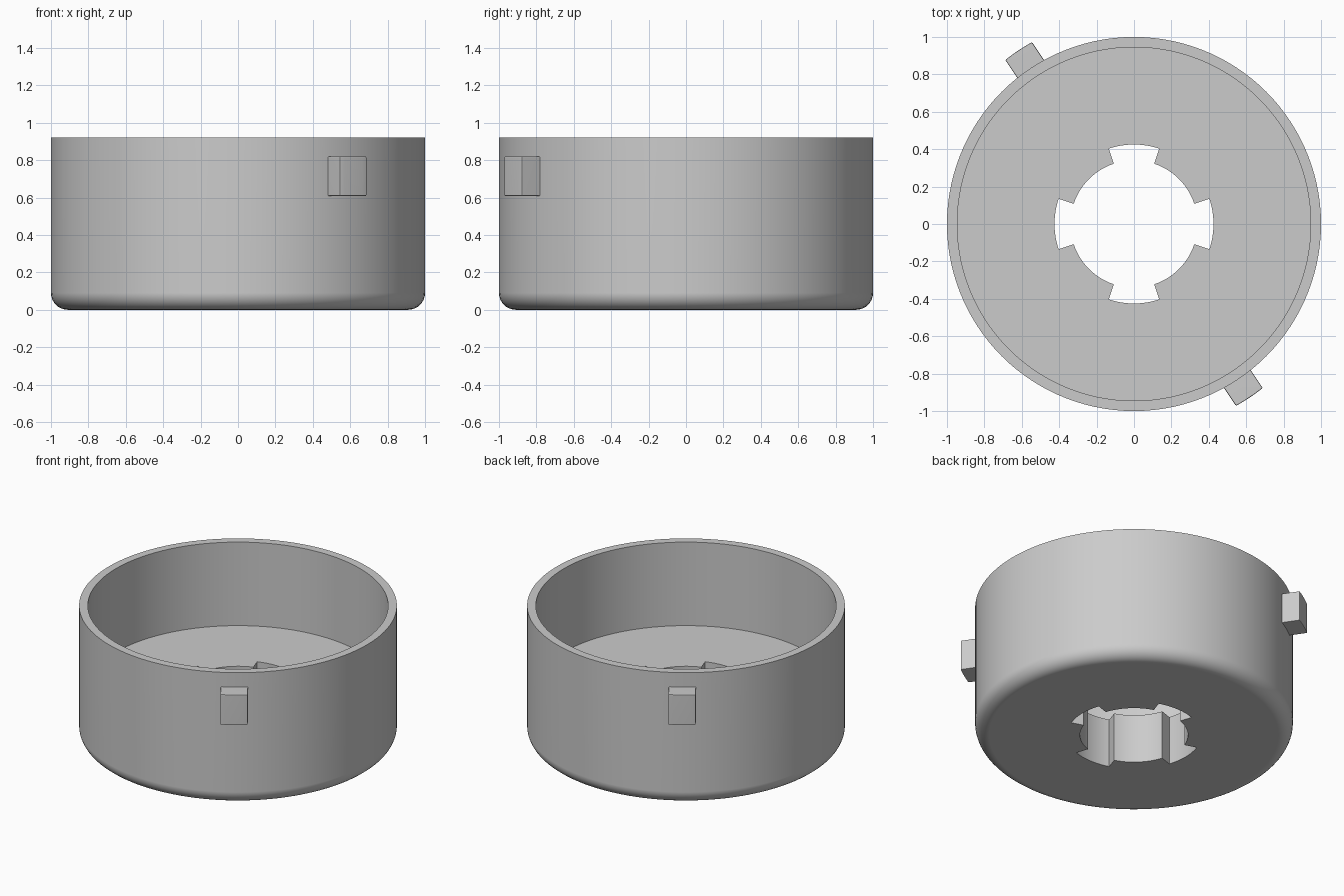
import bpy, bmesh
from math import sin, cos, pi, radians, sqrt

cube = bpy.data.objects.get("Cube")
if cube:
    bpy.data.objects.remove(cube, do_unlink=True)

grey = bpy.data.materials.new("plain grey")
grey.use_nodes = True
grey.diffuse_color = (0.6, 0.6, 0.6, 1)
grey.node_tree.nodes["Principled BSDF"].inputs["Base Color"].default_value = (0.6, 0.6, 0.6, 1)

R, INNER, HEIGHT, FLOOR, FILLET = 1.0, 0.945, 0.92, 0.34, 0.09
HOLE, NOTCH, HALF = 0.34, 0.425, radians(18.5)


def finish(bm, name):
    bmesh.ops.remove_doubles(bm, verts=bm.verts, dist=0.0001)
    bmesh.ops.recalc_face_normals(bm, faces=bm.faces)
    mesh = bpy.data.meshes.new(name)
    bm.to_mesh(mesh)
    bm.free()
    mesh.materials.append(grey)
    ob = bpy.data.objects.new(name, mesh)
    bpy.context.collection.objects.link(ob)
    bpy.ops.object.select_all(action='DESELECT')
    ob.select_set(True)
    bpy.context.view_layer.objects.active = ob
    bpy.ops.object.shade_smooth_by_angle(angle=radians(30))
    weighted = ob.modifiers.new("weighted_normals", 'WEIGHTED_NORMAL')
    weighted.keep_sharp = True
    return ob


def face(bm, points):
    bm.faces.new([bm.verts.new((r * cos(a), r * sin(a), z)) for r, z, a in points])


# Cup section, from the notch radius out, up the wall and back along the floor
section = [(NOTCH, 0)]
for i in range(9):
    t = i / 8 * pi / 2
    section.append((R - FILLET + FILLET * sin(t), FILLET - FILLET * cos(t)))
section += [(R, HEIGHT), (INNER, HEIGHT), (INNER, FLOOR), (NOTCH, FLOOR)]
# Between notches the floor reaches further in
long_section = [(HOLE, 0)] + section + [(HOLE, FLOOR)]


def sweep(bm, profile, start, end, steps):
    for s in range(steps):
        a = start + (end - start) * s / steps
        b = start + (end - start) * (s + 1) / steps
        for (r0, z0), (r1, z1) in zip(profile, profile[1:] + profile[:1]):
            face(bm, [(r0, z0, a), (r1, z1, a), (r1, z1, b), (r0, z0, b)])


# Cup with a four-notched hole through its thick floor
bm = bmesh.new()
for q in range(4):
    mid = q * pi / 2
    sweep(bm, section, mid - HALF, mid + HALF, 12)
    sweep(bm, long_section, mid + HALF, mid + pi / 2 - HALF, 18)
    for a in (mid - HALF, mid + HALF):
        face(bm, [(HOLE, 0, a), (NOTCH, 0, a), (NOTCH, FLOOR, a), (HOLE, FLOOR, a)])
finish(bm, "cup_body")


# Two opposite pegs on the wall, with outer faces that follow the curve
def peg(name, angle):
    w, reach, low, high = 0.086, 1.115, 0.608, 0.82
    outline = [(0.965, w), (0.965, -w)]
    for i in range(7):
        y = -w + 2 * w * i / 6
        outline.append((sqrt(reach ** 2 - y * y), y))
    bm = bmesh.new()
    base = bm.faces.new([bm.verts.new((x, y, low)) for x, y in outline])
    top = bmesh.ops.extrude_face_region(bm, geom=[base])["geom"]
    moved = [v for v in top if isinstance(v, bmesh.types.BMVert)]
    bmesh.ops.translate(bm, verts=moved, vec=(0, 0, high - low))
    bmesh.ops.recalc_face_normals(bm, faces=bm.faces)
    sharp = [e for e in bm.edges if e.calc_face_angle(0) > 0.6]
    bmesh.ops.bevel(bm, geom=sharp, offset=0.006, segments=2, profile=0.5, affect='EDGES')
    ob = finish(bm, name)
    ob.rotation_euler.z = angle


peg("front_peg", radians(-56.3))
peg("back_peg", radians(123.7))
